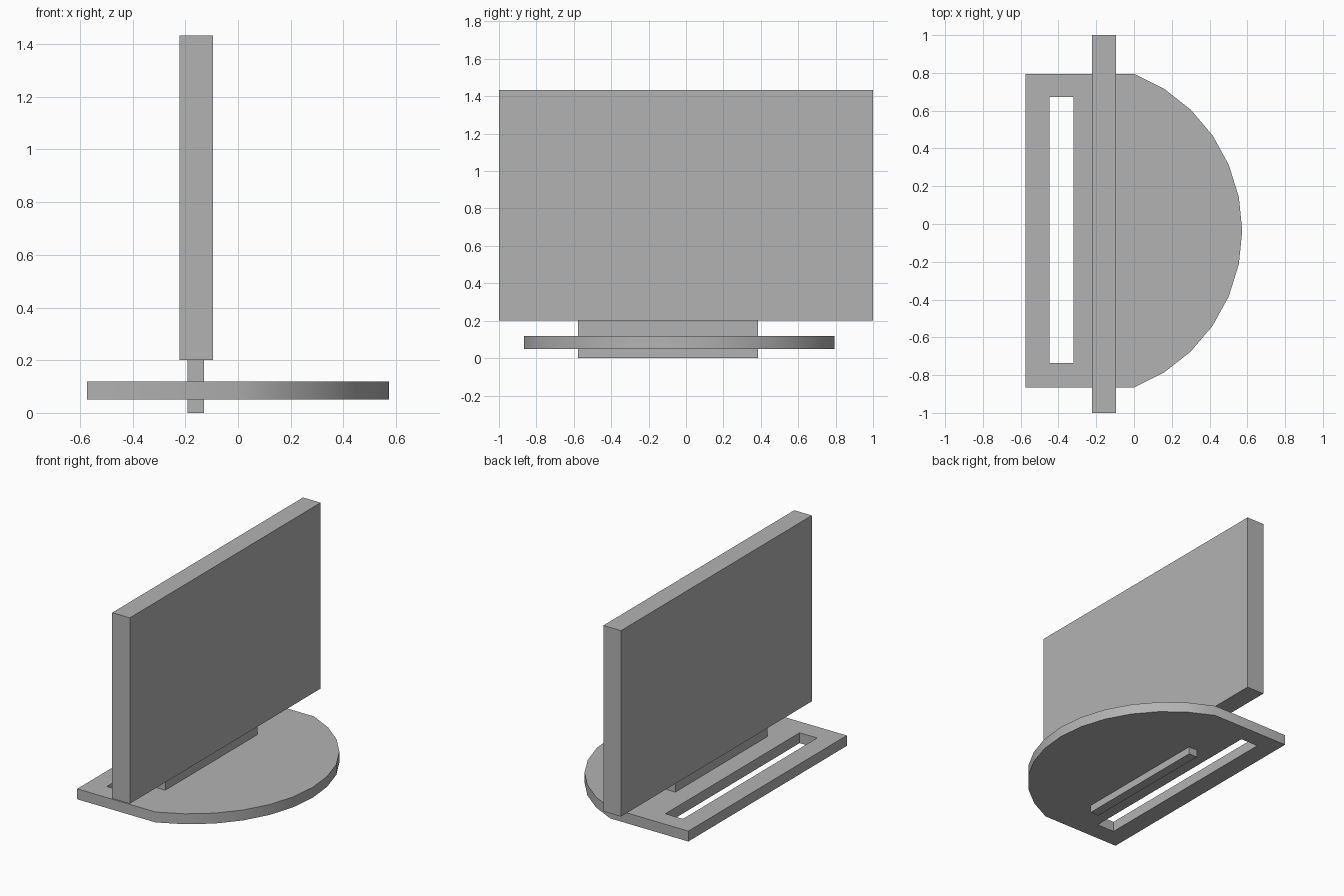
import bpy
import bmesh
from math import radians, sin, cos

default = bpy.data.objects.get("Cube")
if default:
    bpy.data.objects.remove(default, do_unlink=True)

GREY = (0.45, 0.45, 0.45, 1.0)
grey = bpy.data.materials.new("plain grey")
grey.use_nodes = True
grey.diffuse_color = GREY
grey.node_tree.nodes["Principled BSDF"].inputs["Base Color"].default_value = GREY


def prism(name, outline, z0, z1):
    """Extrude a flat outline from z0 up to z1."""
    bm = bmesh.new()
    face = bm.faces.new([bm.verts.new((x, y, z0)) for x, y in outline])
    top = bmesh.ops.extrude_face_region(bm, geom=[face])["geom"]
    verts = [v for v in top if isinstance(v, bmesh.types.BMVert)]
    bmesh.ops.translate(bm, verts=verts, vec=(0, 0, z1 - z0))
    bmesh.ops.recalc_face_normals(bm, faces=bm.faces)
    mesh = bpy.data.meshes.new(name)
    bm.to_mesh(mesh)
    bm.free()
    mesh.materials.append(grey)
    obj = bpy.data.objects.new(name, mesh)
    bpy.context.collection.objects.link(obj)
    return obj


def box(name, x0, x1, y0, y1, z0, z1):
    return prism(name, [(x0, y0), (x1, y0), (x1, y1), (x0, y1)], z0, z1)


# Upright panel and the foot that passes through the base
box("panel", -0.223, -0.094, -1, 1, 0.2, 1.433)
box("foot", -0.192, -0.129, -0.578, 0.386, 0, 0.2)

# Base plate: straight back, bowed front edge
BACK, MID_Y, RADIUS, CENTRE_X = -0.574, -0.035, 0.888, -0.315
SWEEP, SEGMENTS = radians(69.2), 12
angles = [SWEEP * (2 * i / SEGMENTS - 1) for i in range(SEGMENTS + 1)]
arc = [(CENTRE_X + RADIUS * cos(a), MID_Y + RADIUS * sin(a)) for a in angles]
outline = [(BACK, arc[0][1])] + arc + [(BACK, arc[-1][1])]
base = prism("base", outline, 0.05, 0.119)

# Long slot behind the panel
cutter = box("slot_cutter", -0.448, -0.319, -0.735, 0.672, 0, 0.17)
cutter.hide_render = True
cut = base.modifiers.new("slot", 'BOOLEAN')
cut.operation = 'DIFFERENCE'
cut.solver = 'EXACT'
cut.object = cutter
bpy.ops.object.select_all(action='DESELECT')
bpy.context.view_layer.objects.active = base
base.select_set(True)
bpy.ops.object.modifier_apply(modifier=cut.name)
bpy.data.objects.remove(cutter, do_unlink=True)

# Smooth the bowed rim, keep the corners sharp
bpy.ops.object.shade_smooth_by_angle(angle=radians(30))
